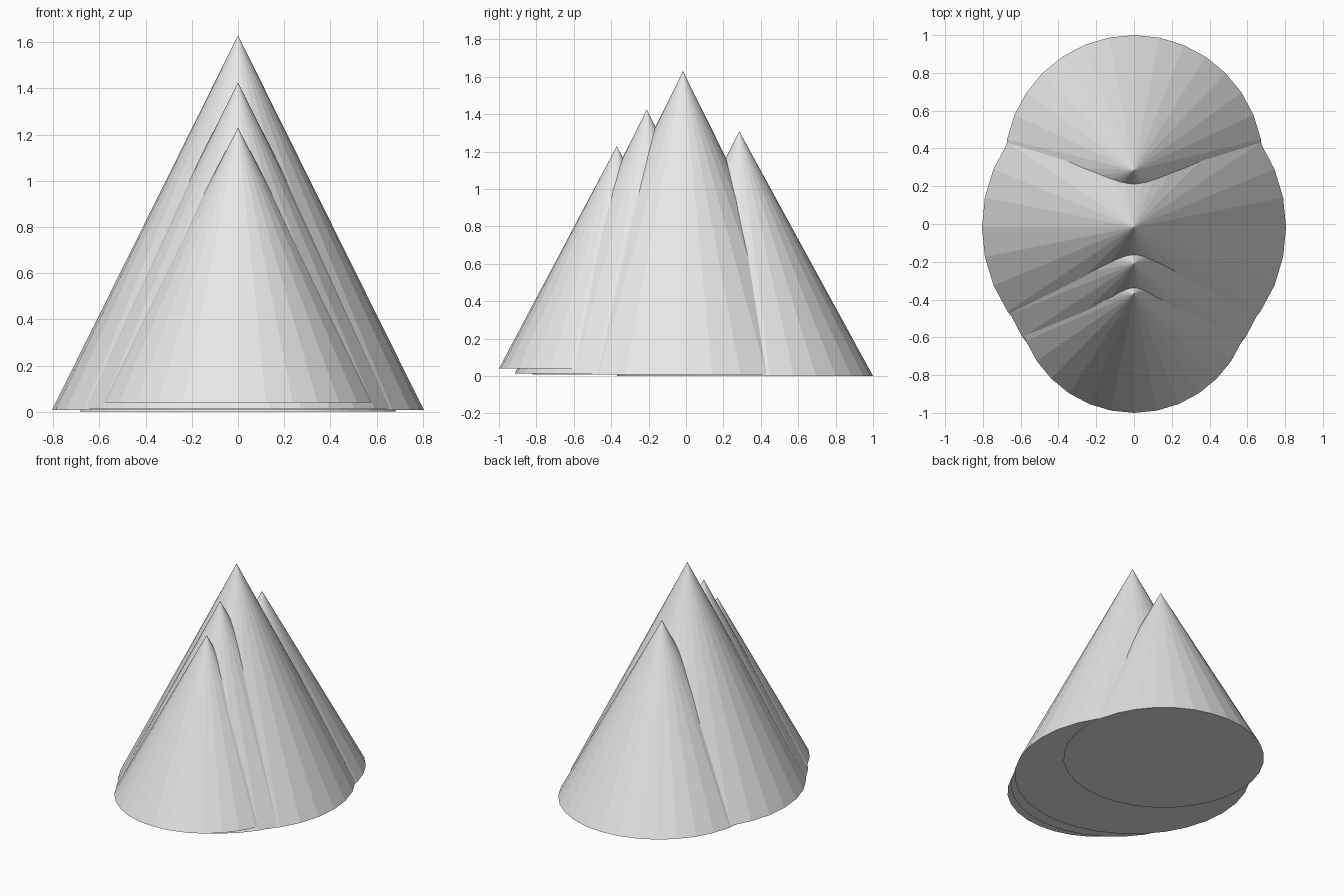
import bpy
import bmesh
from mathutils import Matrix, Vector

cube = bpy.data.objects.get("Cube")
if cube:
    bpy.data.objects.remove(cube, do_unlink=True)

# One plain grey for every peak
grey = bpy.data.materials.new("light_grey")
grey.use_nodes = True
grey.diffuse_color = (0.8, 0.8, 0.8, 1)
grey.node_tree.nodes["Principled BSDF"].inputs["Base Color"].default_value = grey.diffuse_color


def add_peak(name, radius, base_y, base_z, tip_y, tip_z):
    """Flat-faced closed cone, its tip free to lean along y."""
    height = tip_z - base_z
    bm = bmesh.new()
    bmesh.ops.create_cone(bm, cap_ends=True, segments=32, radius1=radius, radius2=0,
                          depth=height, matrix=Matrix.Translation((0, base_y, base_z + height / 2)))
    bmesh.ops.remove_doubles(bm, verts=bm.verts, dist=0.0001)
    tip = max(bm.verts, key=lambda v: v.co.z)
    tip.co = Vector((0, tip_y, tip_z))
    mesh = bpy.data.meshes.new(name)
    bm.to_mesh(mesh)
    bm.free()
    mesh.materials.append(grey)
    obj = bpy.data.objects.new(name, mesh)
    bpy.context.collection.objects.link(obj)


# Four overlapping peaks in a row from front to back
add_peak("front_peak", 0.62, -0.38, 0.04, -0.37, 1.23)
add_peak("middle_peak", 0.71, -0.205, 0.015, -0.21, 1.425)
add_peak("main_peak", 0.805, -0.017, 0.008, -0.016, 1.63)
add_peak("back_peak", 0.685, 0.315, 0, 0.284, 1.31)
